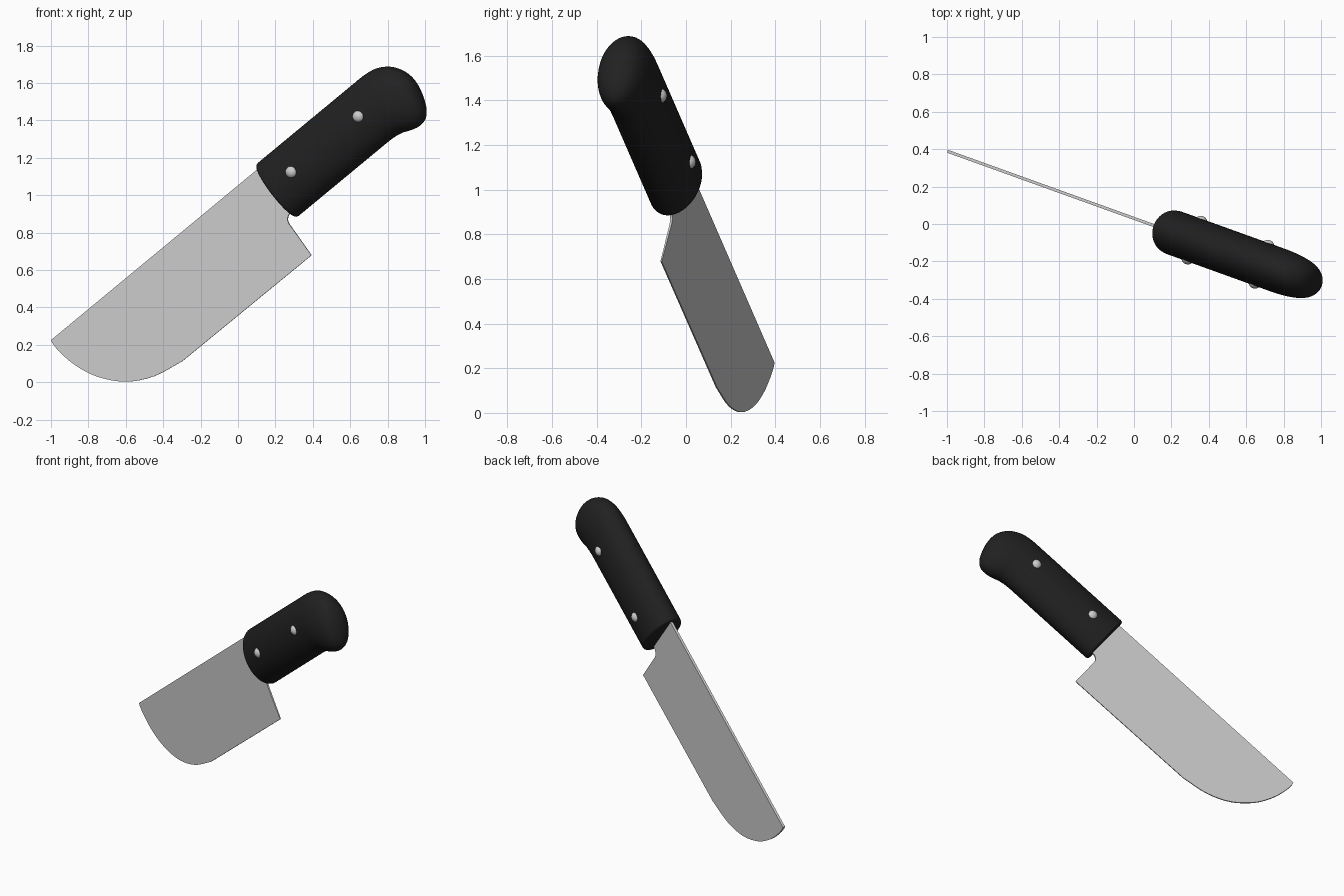
import bpy, bmesh
from math import sin, cos, pi, radians
from mathutils import Matrix, Vector

if "Cube" in bpy.data.objects:
    bpy.data.objects.remove(bpy.data.objects["Cube"])

# Knife frame: s runs tip to butt, t runs edge to spine, w is the thickness
YAW, PITCH = radians(-19.8), radians(37.9)
along = Vector((cos(YAW), sin(YAW), 0))
s_axis = along * cos(PITCH) + Vector((0, 0, sin(PITCH)))
t_axis = along * -sin(PITCH) + Vector((0, 0, cos(PITCH)))
w_axis = s_axis.cross(t_axis)
FRAME = Matrix((s_axis, t_axis, w_axis)).transposed().to_4x4()
FRAME.translation = (0, 0.03, 0)


def finish(name, bm, angle, mat=None):
    bmesh.ops.recalc_face_normals(bm, faces=bm.faces[:])
    me = bpy.data.meshes.new(name)
    bm.to_mesh(me)
    bm.free()
    ob = bpy.data.objects.new(name, me)
    bpy.context.collection.objects.link(ob)
    ob.matrix_world = FRAME
    if mat:
        me.materials.append(mat)
    bpy.ops.object.select_all(action='DESELECT')
    ob.select_set(True)
    bpy.context.view_layer.objects.active = ob
    bpy.ops.object.shade_smooth_by_angle(angle=radians(angle))
    return ob


def smooth_points(pts, steps):
    """Catmull-Rom curve through the points."""
    p = [Vector(q) for q in pts]
    p = [p[0] * 2 - p[1]] + p + [p[-1] * 2 - p[-2]]
    out = []
    for a, b, c, d in zip(p, p[1:], p[2:], p[3:]):
        for i in range(steps):
            k = i / steps
            out.append((b * 2 + (c - a) * k + (a * 2 - b * 5 + c * 4 - d) * k * k
                        + (b * 3 - a - c * 3 + d) * k ** 3) / 2)
    return out + [p[-2]]


# Blade: outline with curved belly, wedge thickness thinning to the edge
belly = smooth_points([(-0.702, 0.815), (-0.699, 0.755), (-0.673, 0.64), (-0.611, 0.513),
                       (-0.501, 0.394), (-0.356, 0.318), (-0.178, 0.283)], 4)
notch = smooth_points([(0.750, 0.49), (0.757, 0.512), (0.775, 0.527), (0.80, 0.534)], 3)
outline = [(-0.698, 0.829)] + belly + [(0.747, 0.279)] + notch + [(0.86, 0.534), (0.86, 0.829)]
bm = bmesh.new()
sides = []
for sign in (1, -1):
    ring = [bm.verts.new((s, t, sign * (0.003 + 0.005 * (t - 0.28) / 0.55))) for s, t in outline]
    bm.faces.new(ring)
    sides.append(ring)
n = len(outline)
for i in range(n):
    j = (i + 1) % n
    bm.faces.new((sides[0][i], sides[0][j], sides[1][j], sides[1][i]))
finish("blade", bm, 30)

# Handle: elliptical rings (s, top, bottom, half thickness) with a swelled butt
black = bpy.data.materials.new("black_handle")
black.diffuse_color = (0.015, 0.015, 0.015, 1)
black.use_nodes = True
black.node_tree.nodes["Principled BSDF"].inputs["Base Color"].default_value = black.diffuse_color
straight = [(0.80, 0.846, 0.500, 0.113), (0.804, 0.851, 0.495, 0.118), (0.814, 0.854, 0.492, 0.12)]
butt = smooth_points([(1.46, 0.854, 0.492, 0.12), (1.51, 0.854, 0.489, 0.12),
                      (1.56, 0.854, 0.478, 0.12), (1.60, 0.851, 0.461, 0.119),
                      (1.65, 0.841, 0.449, 0.114), (1.70, 0.815, 0.457, 0.103),
                      (1.74, 0.777, 0.502, 0.084), (1.77, 0.722, 0.585, 0.05),
                      (1.779, 0.675, 0.645, 0.012)], 3)
SEG = 48
bm = bmesh.new()
rings = []
for s, top, bottom, half in straight + [tuple(q) for q in butt]:
    mid, h = (top + bottom) / 2, (top - bottom) / 2
    rings.append([bm.verts.new((s, mid + h * cos(2 * pi * k / SEG), half * sin(2 * pi * k / SEG)))
                  for k in range(SEG)])
for a, b in zip(rings, rings[1:]):
    for k in range(SEG):
        j = (k + 1) % SEG
        bm.faces.new((a[k], a[j], b[j], b[k]))
bm.faces.new(rings[0])
bm.faces.new(rings[-1])
finish("handle", bm, 40, black)

# Rivets: domed heads on both sides of the handle
for i, s in enumerate((0.961, 1.444)):
    for side, sign in (("front", 1), ("back", -1)):
        bm = bmesh.new()
        bmesh.ops.create_uvsphere(bm, u_segments=24, v_segments=12, radius=0.036,
                                  matrix=Matrix.Translation((s, 0.676, sign * 0.1)))
        finish(f"rivet_{side}_{i + 1}", bm, 60)
